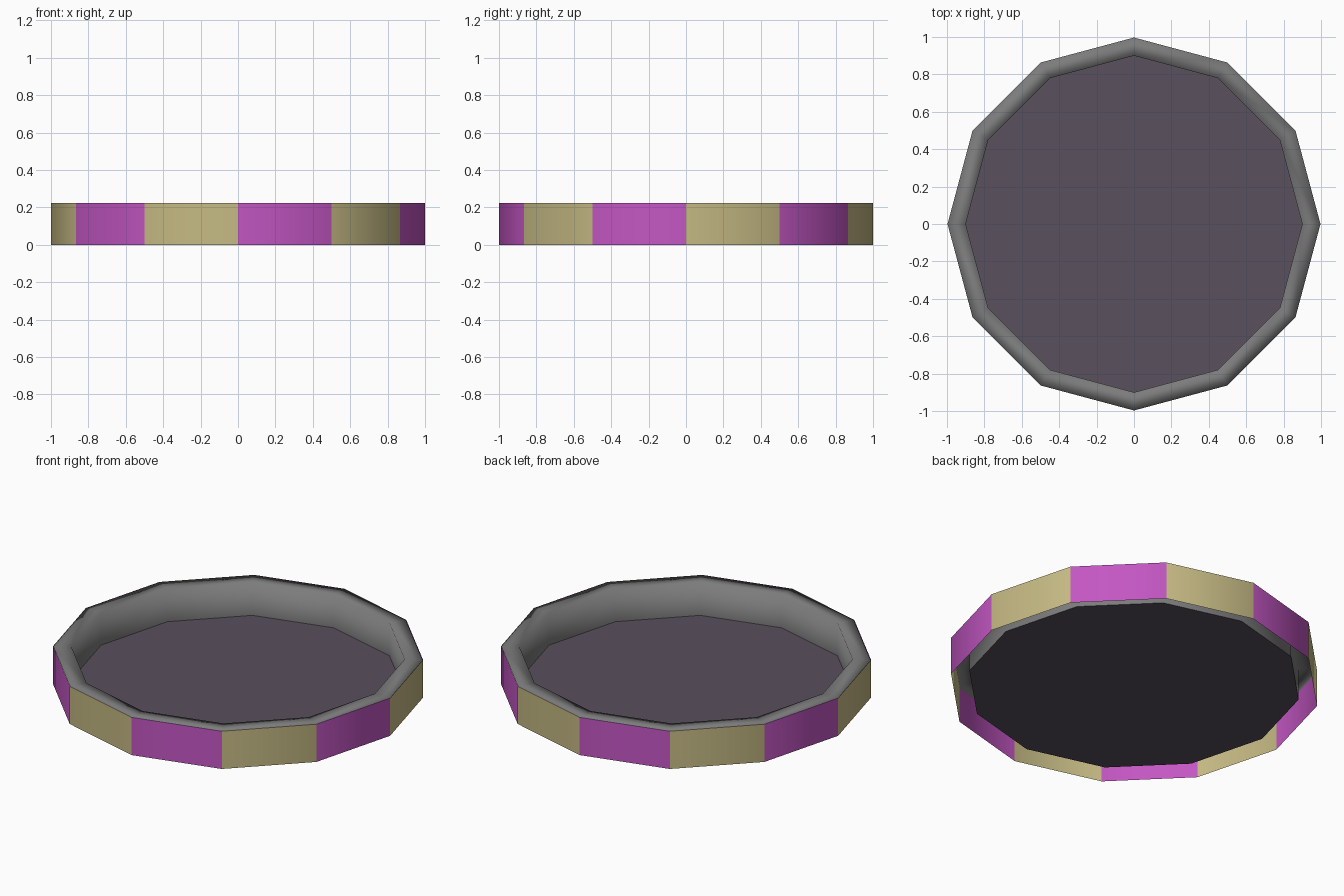
import bpy
import math

if "Cube" in bpy.data.objects:
    bpy.data.objects.remove(bpy.data.objects["Cube"], do_unlink=True)

SIDES = 12
OUTER, INNER = 1.0, 0.9
TOP, FLOOR = 0.224, 0.03


def material(name, rgb):
    mat = bpy.data.materials.new(name)
    mat.use_nodes = True
    color = (*rgb, 1.0)
    mat.diffuse_color = color
    bsdf = next(n for n in mat.node_tree.nodes if n.type == "BSDF_PRINCIPLED")
    bsdf.inputs["Base Color"].default_value = color
    return mat


def ring(radius, z):
    angles = [math.tau * i / SIDES for i in range(SIDES)]
    return [(radius * math.cos(a), radius * math.sin(a), z) for a in angles]


def add_object(name, verts, faces, mats, smooth):
    mesh = bpy.data.meshes.new(name)
    mesh.from_pydata(verts, [], faces)
    for mat in mats:
        mesh.materials.append(mat)
    for poly in mesh.polygons:
        poly.use_smooth = smooth
    mesh.update()
    obj = bpy.data.objects.new(name, mesh)
    bpy.context.collection.objects.link(obj)
    return obj


def lathe(name, profile, mats):
    """Sweep a (radius, z) profile, listed bottom-outside first, around z."""
    verts = [v for r, z in profile for v in ring(r, z)]
    faces = []
    for row in range(len(profile) - 1):
        a, b = row * SIDES, (row + 1) * SIDES
        for i in range(SIDES):
            j = (i + 1) % SIDES
            faces.append((a + i, a + j, b + j, b + i))
    return add_object(name, verts, faces, mats, True)


tan = material("tan", (0.56, 0.49, 0.23))
pink = material("pink purple", (0.55, 0.095, 0.55))
gray = material("gray", (0.2, 0.2, 0.2))
plum = material("dark plum", (0.10, 0.08, 0.11))

# Outer wall: a thin open band with alternating panels
wall = lathe("outer_wall", [(OUTER, 0), (OUTER, TOP)], [tan, pink])
for poly in wall.data.polygons:
    poly.material_index = poly.index % 2

# Rounded-looking rim and inner wall, with a small lip tucked behind the band
lip = OUTER - 0.003
lathe("rim_and_inner_wall",
      [(lip, TOP - 0.02), (lip, TOP), (INNER, TOP), (INNER, FLOOR)], [gray])

# Floor, raised slightly above the ground
add_object("floor", ring(INNER, FLOOR), [tuple(range(SIDES))], [plum], False)
